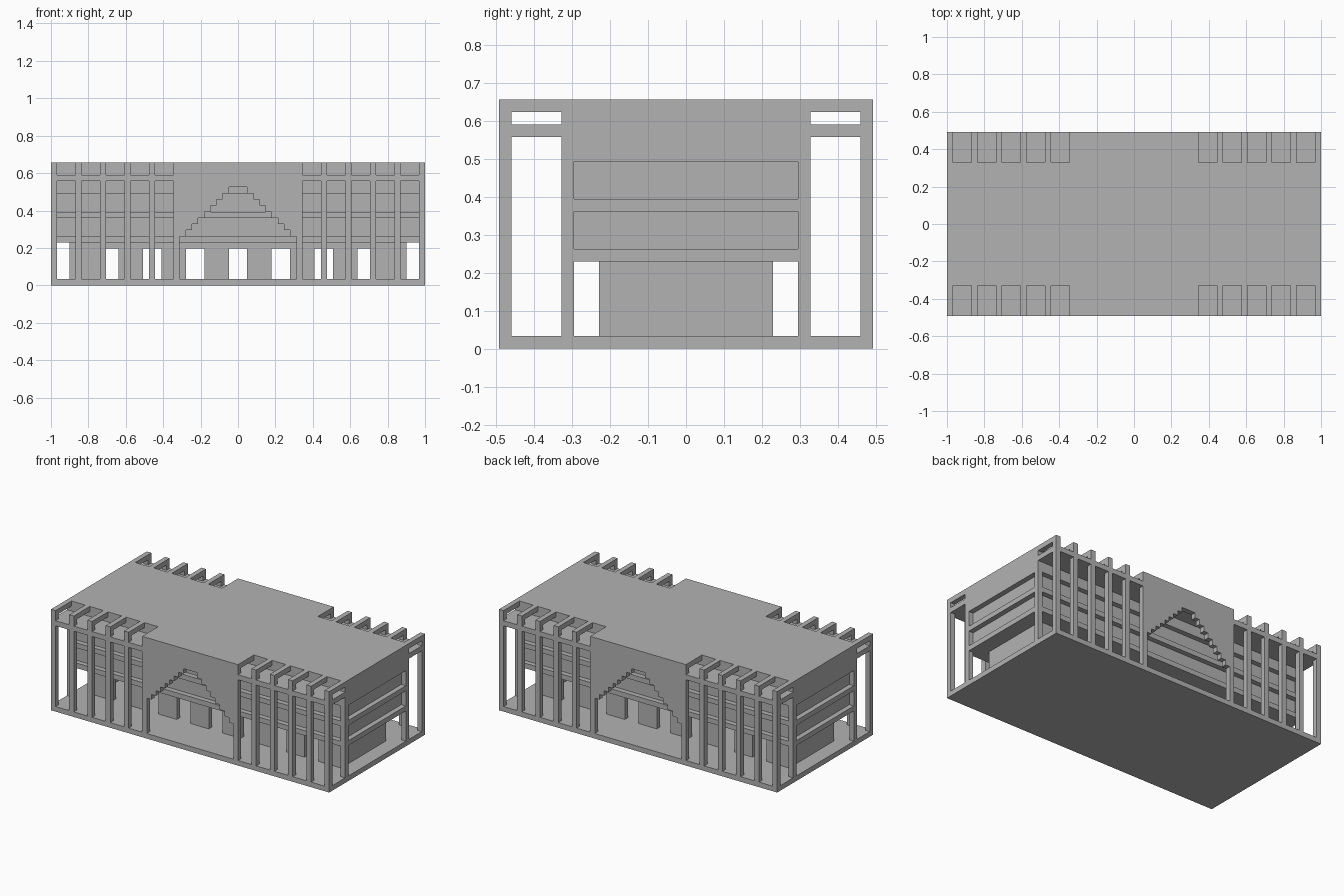
import bpy
import bmesh

U = 2 / 61  # building module; all sizes below are in modules

cube = bpy.data.objects.get("Cube")
if cube:
    bpy.data.objects.remove(cube, do_unlink=True)

concrete = bpy.data.materials.new("grey concrete")
concrete.use_nodes = True
concrete.diffuse_color = (0.45, 0.45, 0.45, 1)
concrete.node_tree.nodes["Principled BSDF"].inputs["Base Color"].default_value = (0.45, 0.45, 0.45, 1)


def finish(name, bm):
    bmesh.ops.scale(bm, vec=(U, U, U), verts=bm.verts)
    bmesh.ops.recalc_face_normals(bm, faces=bm.faces)
    mesh = bpy.data.meshes.new(name)
    bm.to_mesh(mesh)
    bm.free()
    mesh.materials.append(concrete)
    obj = bpy.data.objects.new(name, mesh)
    bpy.context.collection.objects.link(obj)
    return obj


def box(bm, x, y, z):
    verts = bmesh.ops.create_cube(bm, size=1)["verts"]
    for v in verts:
        for i, (lo, hi) in enumerate((x, y, z)):
            v.co[i] = lo if v.co[i] < 0 else hi


def boxes(name, items):
    bm = bmesh.new()
    for item in items:
        box(bm, *item)
    return finish(name, bm)


def sides(lo, hi):
    """A range and its mirror image."""
    return ((lo, hi), (-hi, -lo))


LX, LY = 30.5, 15      # half length and half width of the plinth
BY = 10                # half width of the main body
CX = 10.5              # half width of the entrance bay
full_x, body_y = (-LX, LX), (-BY, BY)

# Plinth, floor slabs and roof block
boxes("plinth", [(full_x, (-LY, LY), (0, 1))])
boxes("floor_slabs", [(full_x, body_y, (z, z + 1)) for z in (7, 11)])
boxes("roof_block", [(full_x, body_y, (15, 20))])

# Recessed upper storeys and the corner columns in front of them
boxes("upper_storeys", [((-LX + 1, LX - 1), (-BY + 1, BY - 1), z) for z in ((8, 11), (12, 15))])
boxes("corner_columns", [(x, y, z) for x in sides(LX - 1, LX) for y in sides(BY - 1, BY)
                         for z in ((1, 7), (8, 11), (12, 15))])

# Hollow ground storey: end walls, piers between doorways, lintel above
GX, GY = 27.5, 7
piers = [(1.5, 5.5), (8.5, 12.5), (15.5, 19.5), (22.5, GX - 1)]
ground = [(x, (-GY, GY), (1, 7)) for x in sides(GX - 1, GX)]
for y in sides(GY - 1, GY):
    ground.append(((-GX + 1, GX - 1), y, (6, 7)))
    ground += [(x, y, (1, 6)) for p in piers for x in sides(*p)]
boxes("ground_storey_walls", ground)

# Outer galleries: ceiling slab, frames of the fins and the entrance cap
boxes("gallery_ceilings", [(full_x, y, (17, 18)) for y in sides(BY, LY)])
fins = []
for c in range(14, 31, 4):
    for x in sides(c - 0.5, c + 0.5):
        for y, rail in zip(sides(LY - 1, LY), sides(BY, LY - 1)):
            fins += [(x, y, (1, 17)), (x, y, (18, 20)), (x, rail, (19, 20))]
boxes("gallery_fins", fins)
caps = []
for y, rail in zip(sides(LY - 1, LY), sides(BY, LY - 1)):
    caps += [((-CX, CX), y, (18, 20)), ((-CX, CX), rail, (19, 20))]
boxes("entrance_caps", caps)

# Entrance walls with a stepped gable opening
right = [(CX, 17), (CX, 1), (CX - 1, 1), (CX - 1, 8)]
for i in range(8):
    right += [(8.5 - i, 8 + i), (8.5 - i, 9 + i)]
outline = right + [(-x, z) for x, z in reversed(right)]
for name, y in (("front_entrance_wall", -LY), ("back_entrance_wall", LY - 1)):
    bm = bmesh.new()
    face = bm.faces.new([bm.verts.new((x, y, z)) for x, z in outline])
    moved = bmesh.ops.extrude_face_region(bm, geom=[face])["geom"]
    bmesh.ops.translate(bm, vec=(0, 1, 0), verts=[g for g in moved if isinstance(g, bmesh.types.BMVert)])
    if len([f for f in bm.faces if abs(f.normal.y) > 0.9]) < 2:
        bm.faces.new([bm.verts.new((x, y, z)) for x, z in outline])
    finish(name, bm)
